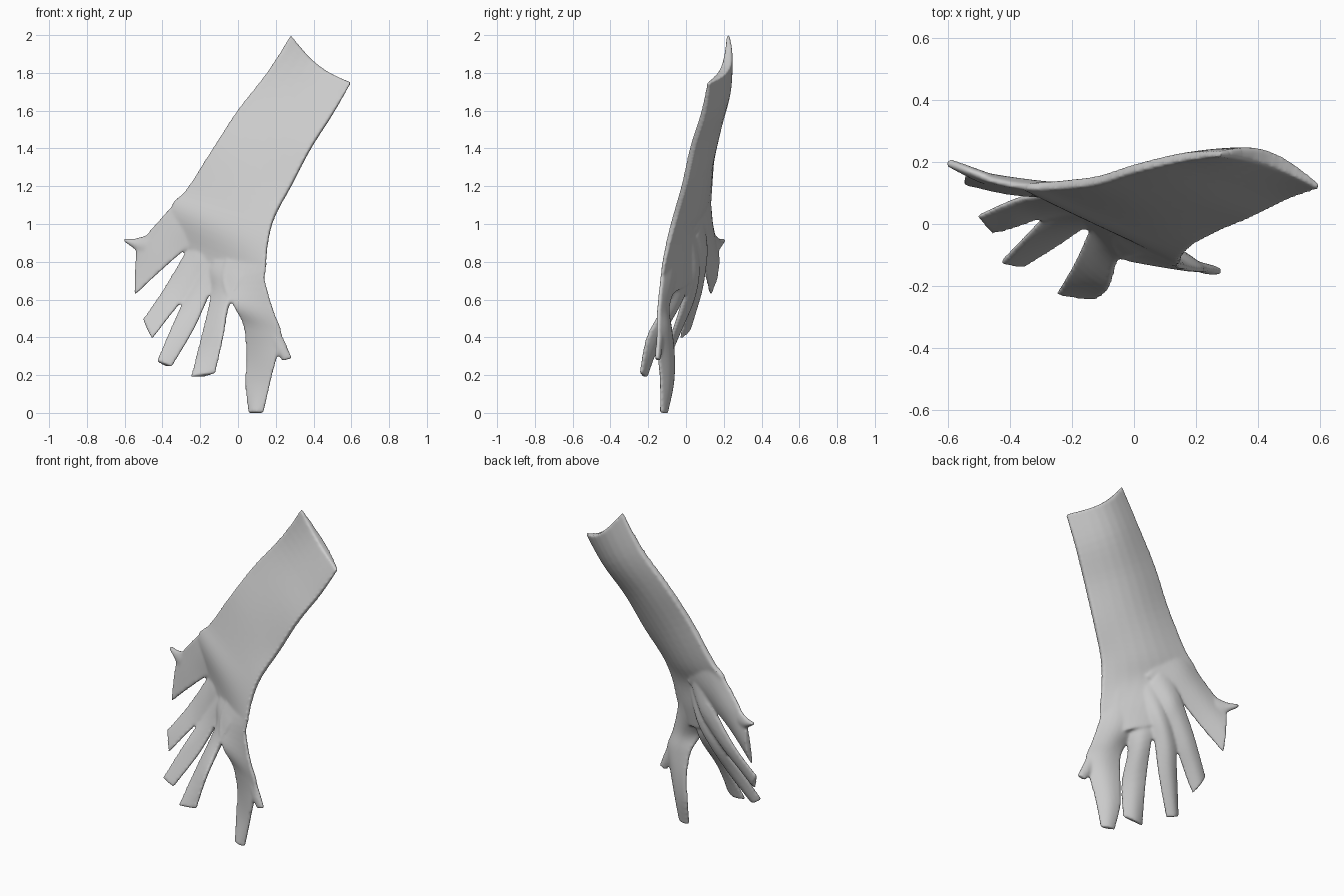
import bpy, bmesh
from math import sin, pi
from mathutils import Vector

N = 8      # points across a strip
SUB = 5    # interpolated steps between stations


def catmull(rows, i, t):
    p = [Vector(rows[min(max(i + k, 0), len(rows) - 1)]) for k in (-1, 0, 1, 2)]
    return 0.5 * (2 * p[1] + (p[2] - p[0]) * t
                  + (2 * p[0] - 5 * p[1] + 4 * p[2] - p[3]) * t * t
                  + (3 * p[1] - p[0] - 3 * p[2] + p[3]) * t ** 3)


def strip(bm, rows, dip=0.0):
    """Loft a lens section. Row: left xyz, right xyz, thickness, backward bow.
    dip: how far the middle of the first end is hollowed along the strip."""
    path = [catmull(rows, i, s / SUB) for i in range(len(rows) - 1) for s in range(SUB)]
    path.append(Vector(rows[-1]))
    left = [Vector(r[0:3]) for r in path]
    right = [Vector(r[3:6]) for r in path]
    mid = [(a + b) / 2 for a, b in zip(left, right)]
    rings = []
    for k, row in enumerate(path):
        along = (mid[min(k + 1, len(mid) - 1)] - mid[max(k - 1, 0)]).normalized()
        n = (right[k] - left[k]).cross(along).normalized()
        if n.y < 0:
            n = -n
        sink = along * dip * max(0, 1 - k / SUB)
        front, back = [], []
        for j in range(N + 1):
            s = sin(pi * j / N)
            c = left[k].lerp(right[k], j / N) + (n * row[7] + sink) * s
            h = n * row[6] * 0.5 * (0.35 + 0.65 * s)
            front.append(bm.verts.new(c - h))
            back.append(bm.verts.new(c + h))
        rings.append(front + back[::-1])
    m = len(rings[0])
    for a, b in zip(rings, rings[1:]):
        for j in range(m):
            bm.faces.new((a[j], a[(j + 1) % m], b[(j + 1) % m], b[j]))
    # end caps as quads across the thickness
    for r in (rings[0], rings[-1]):
        for j in range(N):
            bm.faces.new((r[j], r[j + 1], r[m - 2 - j], r[m - 1 - j]))


# Forearm and palm
arm = [
    (.28, .225, 2.00, .60, .12, 1.75, .05, .045),
    (.155, .215, 1.80, .50, .09, 1.58, .085, .035),
    (.00, .18, 1.60, .385, .035, 1.40, .09, .025),
    (-.13, .14, 1.40, .28, -.01, 1.20, .09, .02),
    (-.27, .125, 1.18, .19, -.06, 1.03, .085, .02),
    (-.35, .12, 1.08, .155, -.10, .88, .07, .015),
    (-.26, .09, .88, .14, -.13, .72, .045, .015),
    (-.15, .03, .70, .08, -.12, .61, .025, .01),
]
# Outer finger, with a small spur
finger_1 = [
    (-.24, .125, 1.22, -.05, .05, .97, .02, .01),
    (-.30, .12, 1.15, -.17, .07, .92, .05, .01),
    (-.39, .125, 1.05, -.27, .09, .87, .05, .01),
    (-.49, .15, .935, -.40, .10, .76, .045, .01),
    (-.54, .17, .87, -.55, .13, .62, .035, .01),
]
spur_1 = [
    (-.46, .145, .95, -.50, .15, .82, .04, 0),
    (-.54, .175, .925, -.54, .17, .86, .035, 0),
    (-.605, .20, .925, -.60, .20, .905, .03, 0),
]
finger_2 = [
    (-.14, .09, 1.03, -.07, .02, .90, .02, .01),
    (-.22, .10, .93, -.16, .035, .77, .06, .01),
    (-.27, .10, .86, -.23, .035, .68, .055, .01),
    (-.36, .085, .71, -.30, .02, .59, .045, .01),
    (-.43, .06, .60, -.38, -.01, .49, .04, .01),
    (-.505, .025, .495, -.455, -.03, .39, .035, .01),
]
finger_3 = [
    (-.12, .06, .97, .00, -.03, .90, .02, .01),
    (-.20, .06, .78, -.09, -.00, .74, .06, .01),
    (-.28, .03, .61, -.155, -.01, .62, .055, .01),
    (-.35, -.04, .46, -.23, -.06, .45, .045, .01),
    (-.43, -.125, .275, -.35, -.135, .245, .04, .01),
]
finger_4 = [
    (-.08, .03, .93, .07, -.06, .87, .02, .01),
    (-.14, .01, .76, .02, -.09, .72, .05, .01),
    (-.14, -.01, .63, -.05, -.115, .57, .055, .01),
    (-.19, -.12, .42, -.08, -.205, .40, .045, .01),
    (-.25, -.225, .19, -.12, -.24, .21, .04, .01),
]
# Large inner finger, with a small spur
finger_5 = [
    (-.03, .00, .92, .14, -.09, .90, .02, .01),
    (-.08, -.05, .71, .135, -.125, .74, .05, .015),
    (-.03, -.11, .58, .185, -.145, .55, .05, .015),
    (.03, -.085, .46, .23, -.15, .42, .05, .01),
    (.045, -.065, .30, .205, -.145, .30, .045, .01),
    (.04, -.07, .15, .17, -.135, .16, .04, .01),
    (.055, -.105, .00, .135, -.13, .00, .04, 0),
]
spur_5 = [
    (.14, -.115, .46, .225, -.145, .43, .03, 0),
    (.19, -.135, .34, .26, -.15, .35, .035, 0),
    (.235, -.145, .275, .287, -.155, .29, .03, 0),
]

bm = bmesh.new()
strip(bm, arm, dip=0.035)
for rows in (finger_1, spur_1, finger_2, finger_3, finger_4, finger_5, spur_5):
    strip(bm, rows)
bmesh.ops.recalc_face_normals(bm, faces=bm.faces[:])
mesh = bpy.data.meshes.new("gnarled_hand")
bm.to_mesh(mesh)
bm.free()
hand = bpy.data.objects.new("gnarled_hand", mesh)
bpy.context.collection.objects.link(hand)

# Fuse the strips into one skin and soften the joins
rem = hand.modifiers.new("fuse", 'REMESH')
rem.mode = 'VOXEL'
rem.voxel_size = 0.008
rem.use_smooth_shade = True
sm = hand.modifiers.new("soften", 'SMOOTH')
sm.factor = 0.5
sm.iterations = 8
